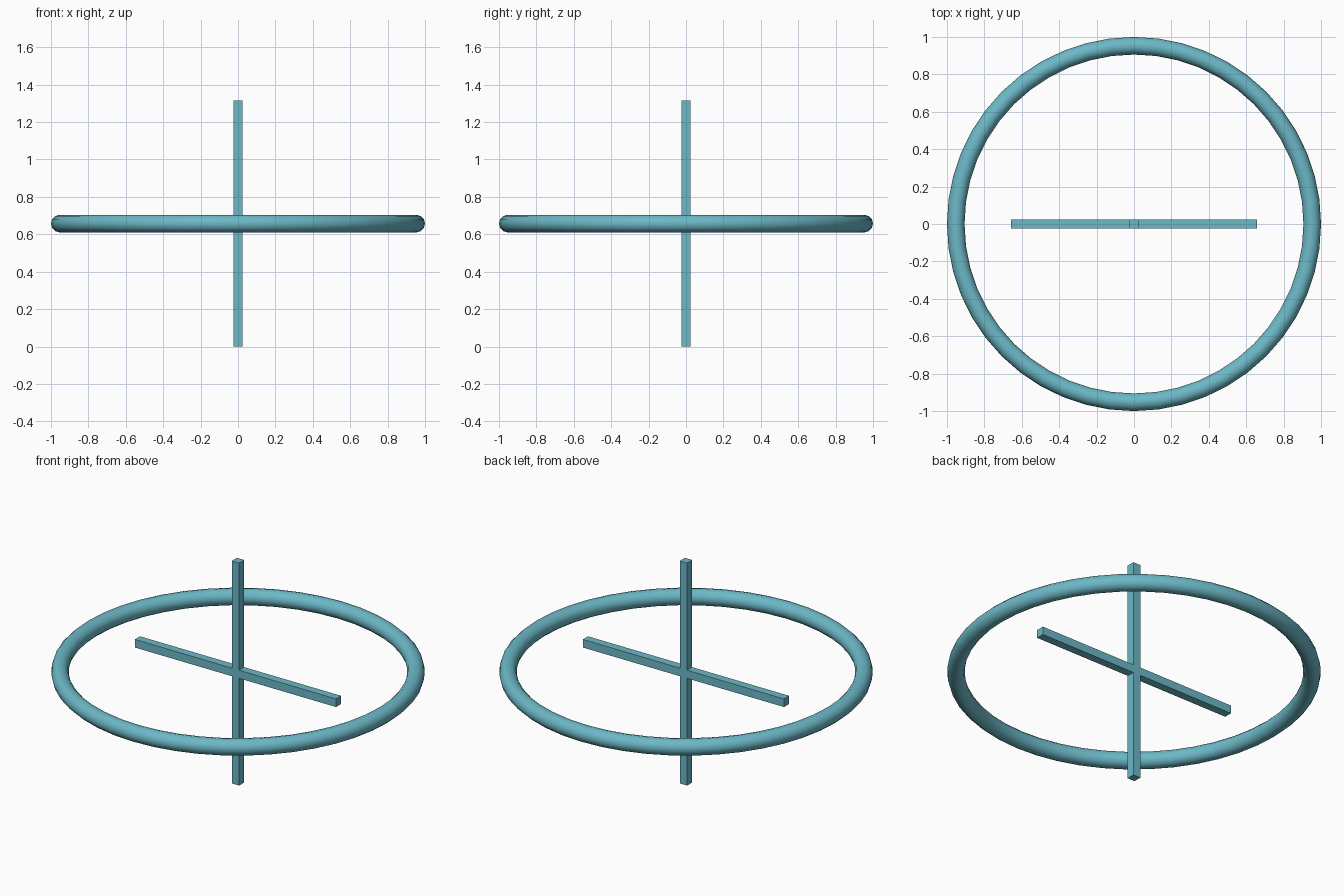
import bpy

if "Cube" in bpy.data.objects:
    bpy.data.objects.remove(bpy.data.objects["Cube"])

MID = 0.657      # centre height, also half the bar length
BAR = 0.048      # bar thickness
TUBE = 0.047     # ring tube radius

mat = bpy.data.materials.new("teal")
mat.diffuse_color = (0.15, 0.48, 0.57, 1)
mat.use_nodes = True
mat.node_tree.nodes["Principled BSDF"].inputs["Base Color"].default_value = mat.diffuse_color


def add_bar(name, size):
    bpy.ops.mesh.primitive_cube_add(size=1, location=(0, 0, MID))
    bar = bpy.context.object
    bar.name = name
    bar.scale = size
    bpy.ops.object.transform_apply(location=False, rotation=False, scale=True)
    bar.data.materials.append(mat)


# Crossed square bars
add_bar("vertical_bar", (BAR, BAR, 2 * MID))
add_bar("horizontal_bar", (2 * MID, BAR, BAR))

# Surrounding smooth ring
bpy.ops.mesh.primitive_torus_add(
    location=(0, 0, MID), major_radius=1 - TUBE, minor_radius=TUBE,
    major_segments=48, minor_segments=12)
ring = bpy.context.object
ring.name = "ring"
ring.data.materials.append(mat)
bpy.ops.object.shade_smooth()
